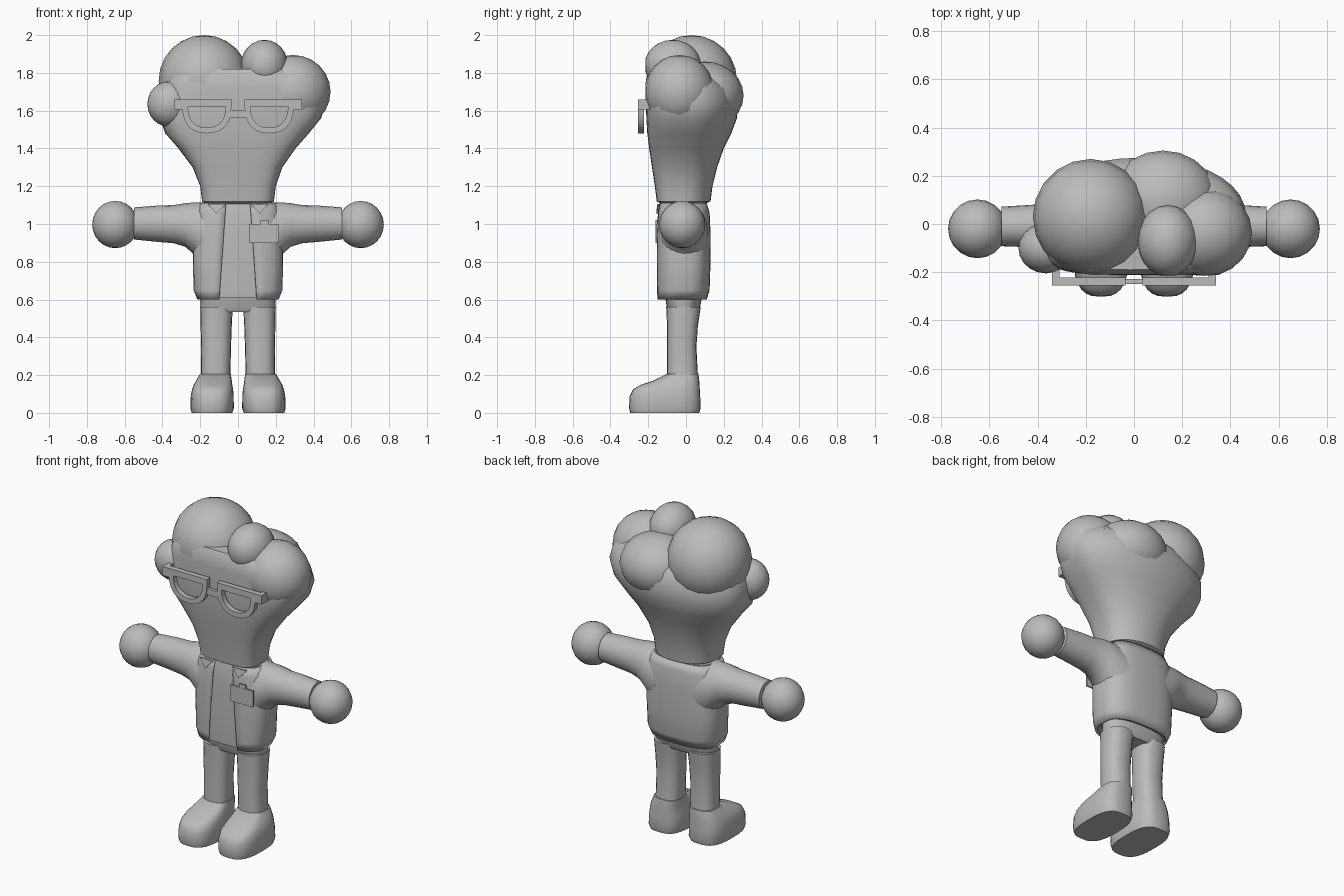
import bpy, bmesh, math

if "Cube" in bpy.data.objects:
    bpy.data.objects.remove(bpy.data.objects["Cube"])

grey = bpy.data.materials.new("plain_grey")
grey.diffuse_color = (0.5, 0.5, 0.5, 1)
grey.use_nodes = True
grey.node_tree.nodes["Principled BSDF"].inputs["Base Color"].default_value = grey.diffuse_color


def finish(name, bm, mirror=False, angle=40):
    me = bpy.data.meshes.new(name)
    bm.to_mesh(me)
    bm.free()
    me.materials.append(grey)
    ob = bpy.data.objects.new(name, me)
    bpy.context.collection.objects.link(ob)
    if mirror:
        ob.modifiers.new("mirror", 'MIRROR')
    bpy.ops.object.select_all(action='DESELECT')
    ob.select_set(True)
    bpy.context.view_layer.objects.active = ob
    bpy.ops.object.shade_smooth_by_angle(angle=math.radians(angle))
    return ob


def loft(name, sections, front=2.5, back=2.5, n=28, along_x=False, gap=None, **kw):
    """Skin superellipse rings (w, u0, u1, v0, v1); gap gives an opening half-width on the front."""
    bm = bmesh.new()
    rings = []
    for w, u0, u1, v0, v1 in sections:
        a, b, cu, cv = (u1 - u0) / 2, (v1 - v0) / 2, (u0 + u1) / 2, (v0 + v1) / 2
        g = math.asin((gap(w) / a) ** (front / 2)) if gap else 0
        ring = []
        for i in range(n):
            t = -math.pi / 2 + g + (2 * math.pi - 2 * g) * i / ((n - 1) if gap else n)
            c, s = math.cos(t), math.sin(t)
            p = front if s < 0 else back
            u = cu + a * math.copysign(abs(c) ** (2 / p), c)
            v = cv + b * math.copysign(abs(s) ** (2 / p), s)
            ring.append(bm.verts.new((w, u, v) if along_x else (u, v, w)))
        rings.append(ring)
    for r, q in zip(rings, rings[1:]):
        for i in range(n - 1 if gap else n):
            j = (i + 1) % n
            bm.faces.new((r[i], r[j], q[j], q[i]))
    if not gap:
        bm.faces.new(rings[0][::-1])
        bm.faces.new(rings[-1])
    return finish(name, bm, **kw)


def ball(name, c, r, mirror=False, flat=None):
    bm = bmesh.new()
    bmesh.ops.create_uvsphere(bm, u_segments=20, v_segments=12, radius=1)
    for v in bm.verts:
        v.co = [c[k] + r[k] * v.co[k] for k in range(3)]
        if flat is not None:
            v.co.y = max(v.co.y, flat)
    return finish(name, bm, mirror)


def box(name, x, y, z, mirror=False):
    bm = bmesh.new()
    bmesh.ops.create_cube(bm, size=1)
    for v in bm.verts:
        v.co = [(lo + hi) / 2 + k * (hi - lo) for k, (lo, hi) in zip(v.co, (x, y, z))]
    return finish(name, bm, mirror)


# Head: narrow jaw widening upwards, flat face
loft("head", [
    (1.105, -.17, .17, -.13, .10), (1.12, -.19, .19, -.155, .13),
    (1.20, -.20, .20, -.165, .14), (1.30, -.24, .235, -.18, .165),
    (1.40, -.315, .305, -.195, .20), (1.48, -.385, .375, -.205, .24),
    (1.56, -.415, .44, -.21, .27), (1.64, -.415, .465, -.212, .275),
    (1.72, -.39, .45, -.212, .25), (1.78, -.36, .40, -.21, .19),
    (1.82, -.31, .28, -.19, .12)], front=4, back=2.1, n=36)

# Hair lobes, flush with the face
for name, c, r in [
        ("hair_lobe_large", (-.18, .03, 1.76), (.24, .24, .24)),
        ("hair_lobe_right", (.29, -.035, 1.70), (.2, .185, .195)),
        ("hair_lobe_middle", (.14, -.07, 1.84), (.125, .15, .135)),
        ("hair_lobe_back", (.12, .10, 1.68), (.225, .205, .18)),
        ("hair_lobe_left", (-.365, -.10, 1.635), (.115, .105, .12))]:
    ball(name, c, r, flat=-.215)

# Torso and the open coat around it
body = [(.60, -.215, .215, -.155, .11), (.65, -.235, .235, -.157, .125),
        (.80, -.24, .24, -.157, .13), (.95, -.24, .24, -.155, .13),
        (1.06, -.225, .225, -.15, .125), (1.11, -.20, .20, -.14, .11)]
e = .009
loft("shirt", [(z + (.01 if z < .61 else 0), a + e, b - e, c + e, d - e)
               for z, a, b, c, d in body], front=3, back=2.8)
coat = loft("coat", body, front=3, back=2.8, n=33,
            gap=lambda z: .1 - .035 * (z - .6) / .5)
solid = coat.modifiers.new("thickness", 'SOLIDIFY')
solid.thickness = .012
solid.offset = -1

# Sleeves flaring into the shoulders, and round hands
loft("sleeve", [(.13, -.14, .12, .74, 1.115), (.20, -.132, .115, .80, 1.115),
                (.245, -.122, .105, .85, 1.113), (.28, -.112, .095, .88, 1.11),
                (.34, -.105, .085, .898, 1.10), (.42, -.097, .08, .905, 1.098),
                (.55, -.092, .072, .918, 1.088)], front=2, back=2, n=20, along_x=True, mirror=True)
ball("hand", (.65, -.02, .997), (.122, .122, .125), mirror=True)

# Hips, legs and shoes
loft("hips", [(.535, -.19, .19, -.09, .06), (.56, -.198, .198, -.102, .075),
              (.64, -.20, .20, -.115, .09)])
loft("leg", [(.16, .04, .20, -.10, .065), (.22, .04, .195, -.10, .062),
             (.35, .037, .195, -.10, .055), (.46, .033, .198, -.10, .063),
             (.56, .028, .20, -.105, .078)], n=20, mirror=True)
loft("shoe", [(0, .03, .245, -.295, .07), (.025, .022, .252, -.302, .078),
              (.09, .023, .25, -.298, .075), (.125, .026, .243, -.28, .073),
              (.148, .03, .235, -.24, .072), (.17, .033, .222, -.175, .07),
              (.205, .038, .202, -.105, .066)], front=2.8, back=3, mirror=True)

# Glasses: half-round rims under a straight brow bar
bm = bmesh.new()
loops = []
for rx, rz, y in ((.13, .145, -.255), (.10, .115, -.255), (.10, .115, -.222), (.13, .145, -.222)):
    loop = []
    for i in range(15):
        t = math.pi * i / 14
        c = math.cos(t)
        loop.append(bm.verts.new((.165 + rx * math.copysign(abs(c) ** .85, c), y,
                                  1.625 - rz * math.sin(t) ** .85)))
    loops.append(loop)
for k in range(4):
    p, q = loops[k], loops[(k + 1) % 4]
    for i in range(14):
        bm.faces.new((p[i], p[i + 1], q[i + 1], q[i]))
for i in (0, 14):
    bm.faces.new([l[i] for l in loops])
bmesh.ops.recalc_face_normals(bm, faces=bm.faces)
finish("glasses_rim", bm, mirror=True, angle=30)
box("glasses_brow_bar", (.035, .34), (-.255, -.222), (1.622, 1.66), mirror=True)
box("glasses_corner", (.285, .34), (-.255, -.222), (1.605, 1.63), mirror=True)
box("glasses_hinge", (.31, .34), (-.23, -.19), (1.605, 1.66), mirror=True)
box("glasses_bridge", (-.045, .045), (-.25, -.228), (1.565, 1.60))

# Badge on the chest and collar tips
box("badge", (.062, .215), (-.162, -.153), (.90, 1.0))
box("badge_clip", (.12, .163), (-.161, -.152), (1.0, 1.022))
bm = bmesh.new()
tri = [bm.verts.new(p) for p in ((.065, -.152, 1.105), (.16, -.146, 1.105), (.115, -.158, 1.055))]
face = bm.faces.new(tri)
ext = bmesh.ops.extrude_face_region(bm, geom=[face])
for v in ext["geom"]:
    if isinstance(v, bmesh.types.BMVert):
        v.co.y += .009
bmesh.ops.recalc_face_normals(bm, faces=bm.faces)
finish("collar_tip", bm, mirror=True)
